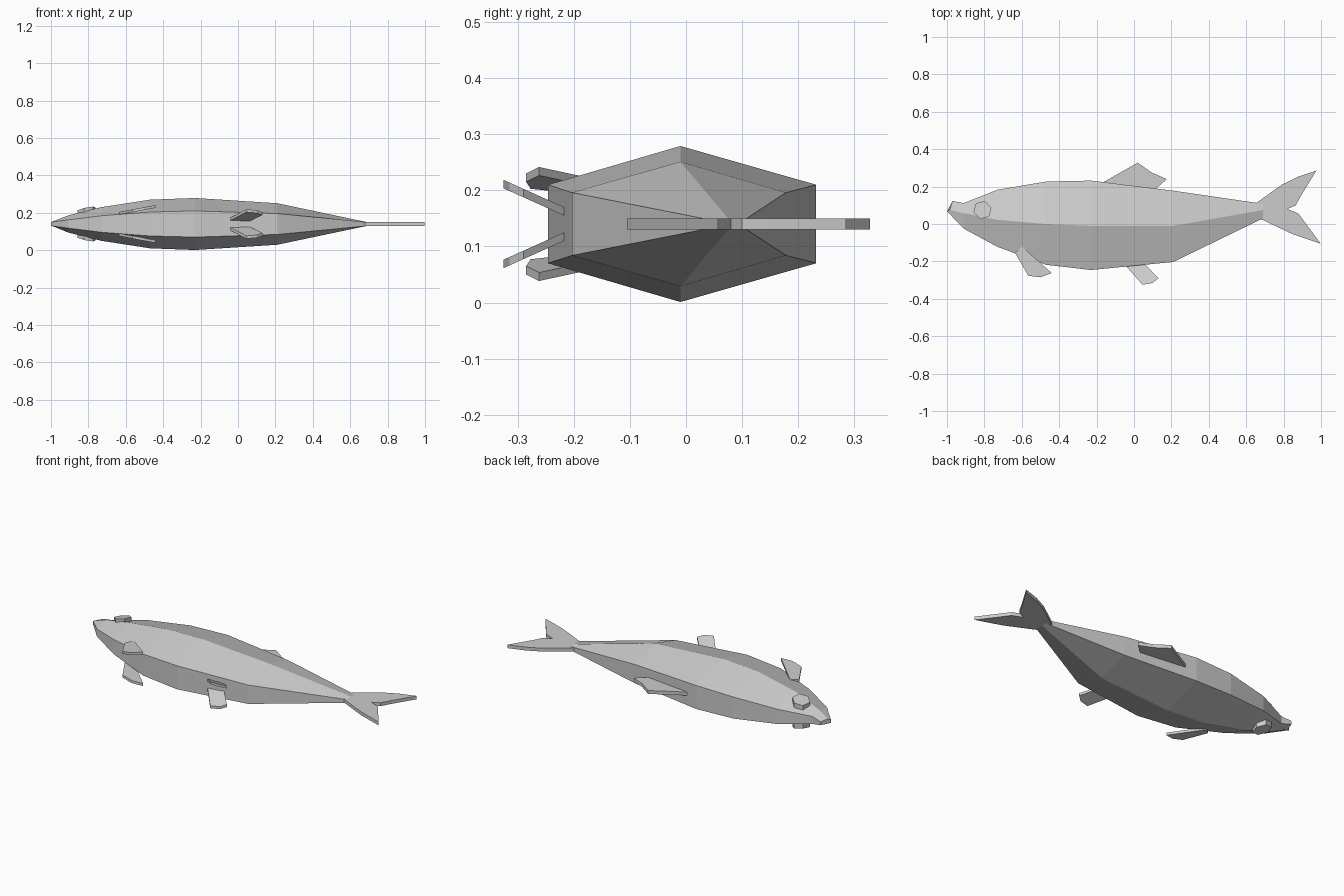
import bpy, math

if "Cube" in bpy.data.objects:
    bpy.data.objects.remove(bpy.data.objects["Cube"])

ZC = 0.14  # the fish lies on its side; its symmetry plane is z = ZC


def make(name, verts, faces):
    mesh = bpy.data.meshes.new(name)
    mesh.from_pydata(verts, [], faces)
    mesh.update()
    obj = bpy.data.objects.new(name, mesh)
    bpy.context.collection.objects.link(obj)
    return obj


def plate(name, outline, height, thick, side=1):
    """Flat plate from an xy outline; height(x, y) is its middle above ZC."""
    n = len(outline)
    verts = [(x, y, ZC + side * (height(x, y) + d))
             for d in (-thick / 2, thick / 2) for x, y in outline]
    ccw = sum(a[0] * b[1] - b[0] * a[1]
              for a, b in zip(outline, outline[1:] + outline[:1])) > 0
    faces = [list(range(n))[::-1], list(range(n, 2 * n))]
    faces += [[i, (i + 1) % n, n + (i + 1) % n, n + i] for i in range(n)]
    if ccw != (side > 0):
        faces = [f[::-1] for f in faces]
    return make(name, verts, faces)


# Body: hexagonal sections
# (x, back y, middle y, belly y, half depth at middle, half depth at back/belly)
stations = [
    (-1.00, 0.123, 0.075, 0.068, 0.014, 0.010),
    (-0.91, 0.112, 0.058, -0.025, 0.045, 0.022),
    (-0.73, 0.183, 0.022, -0.122, 0.090, 0.044),
    (-0.47, 0.227, 0.000, -0.218, 0.130, 0.064),
    (-0.23, 0.232, -0.01, -0.246, 0.139, 0.070),
    (0.21, 0.178, -0.01, -0.203, 0.111, 0.056),
    (0.69, 0.108, 0.075, 0.030, 0.010, 0.010),
]
verts, faces = [], []
for i, (x, yt, ym, yb, hm, he) in enumerate(stations):
    xt, xm = (x + 0.03, x + 0.015) if i == 0 else (x, x)  # lower jaw juts out
    verts += [(xm, ym, ZC + hm), (xt, yt, ZC + he), (xt, yt, ZC - he),
              (xm, ym, ZC - hm), (x, yb, ZC - he), (x, yb, ZC + he)]
for i in range(len(stations) - 1):
    for j in range(6):
        a, b = i * 6 + j, i * 6 + (j + 1) % 6
        faces.append([a, a + 6, b + 6, b])
last = len(verts) - 6
faces += [list(range(6)), list(range(last, last + 6))[::-1]]
make("body", verts, faces)

# Tail and back fin, upright in the symmetry plane
tail = [(0.64, 0.10), (0.66, 0.117), (0.79, 0.21), (0.875, 0.252), (0.975, 0.285),
        (0.895, 0.155), (0.865, 0.10), (0.82, 0.08), (0.88, 0.055), (0.998, -0.105),
        (0.85, -0.055), (0.67, 0.03), (0.64, 0.04)]
plate("tail_fin", tail, lambda x, y: 0, 0.02)
dorsal = [(-0.17, 0.22), (0.02, 0.328), (0.095, 0.275), (0.175, 0.24),
          (0.115, 0.187), (0.0, 0.18)]
plate("dorsal_fin", dorsal, lambda x, y: 0, 0.02)

# Paired fins and eyes on both flanks
pectoral = [(-0.60, -0.12), (-0.44, -0.262), (-0.50, -0.285), (-0.565, -0.277),
            (-0.635, -0.155)]
pelvic = [(-0.06, -0.205), (0.05, -0.205), (0.13, -0.29), (0.10, -0.315),
          (0.045, -0.325)]
eye = [(-0.81 + 0.05 * math.cos(math.radians(a)), 0.075 + 0.05 * math.sin(math.radians(a)))
       for a in range(15, 375, 60)]
for side, label in ((1, "left"), (-1, "right")):
    plate(label + "_pectoral_fin", pectoral,
          lambda x, y: 0.094 + 0.19 * (x + 0.44), 0.015, side)
    plate(label + "_pelvic_fin", pelvic,
          lambda x, y: 0.026 - 0.45 * (y + 0.225), 0.015, side)
    plate(label + "_eye", eye,
          lambda x, y: 0.066 + 0.2 * (x + 0.81) - 0.15 * (y - 0.075), 0.03, side)
